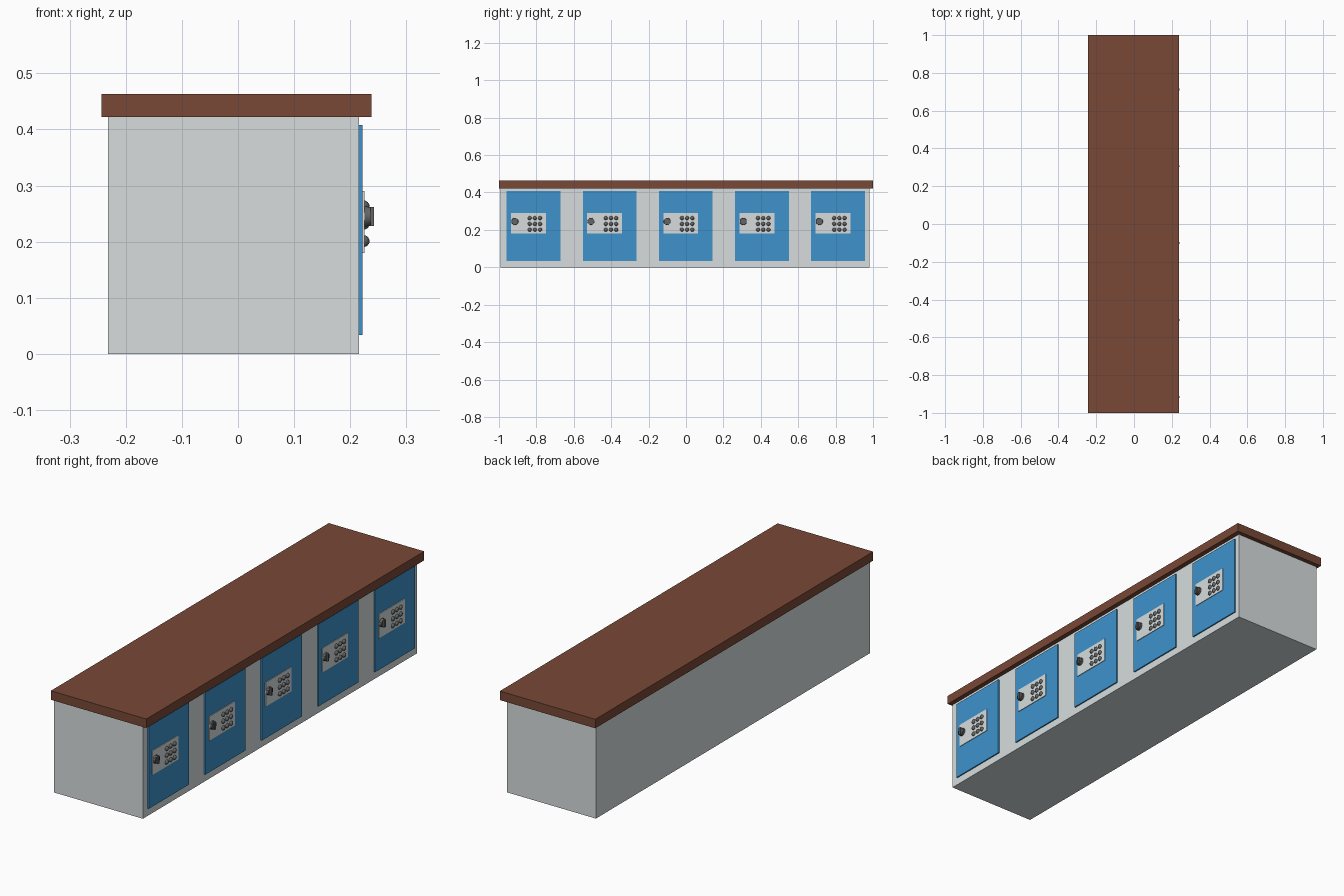
import bpy
import bmesh
from math import pi
from mathutils import Matrix

if "Cube" in bpy.data.objects:
    bpy.data.objects.remove(bpy.data.objects["Cube"])


def material(name, rgb):
    mat = bpy.data.materials.new(name)
    mat.diffuse_color = (*rgb, 1)
    mat.use_nodes = True
    mat.node_tree.nodes["Principled BSDF"].inputs["Base Color"].default_value = mat.diffuse_color
    return mat


WOOD = material("wood", (0.19, 0.065, 0.038))
BLUE = material("blue_paint", (0.047, 0.29, 0.6))
PALE = material("pale_metal", (0.68, 0.72, 0.72))
DARK = material("dark_metal", (0.13, 0.13, 0.13))


def finish(bm, name, mat, smooth=False):
    mesh = bpy.data.meshes.new(name)
    bm.to_mesh(mesh)
    bm.free()
    mesh.materials.append(mat)
    obj = bpy.data.objects.new(name, mesh)
    bpy.context.collection.objects.link(obj)
    if smooth:
        bpy.ops.object.select_all(action='DESELECT')
        obj.select_set(True)
        bpy.context.view_layer.objects.active = obj
        bpy.ops.object.shade_smooth_by_angle()
    return obj


def add_box(bm, x, y, z):
    size = [b - a for a, b in (x, y, z)]
    centre = [(a + b) / 2 for a, b in (x, y, z)]
    bmesh.ops.create_cube(bm, size=1, matrix=Matrix.Translation(centre) @ Matrix.Diagonal((*size, 1)))


def add_disc(bm, x0, x1, y, z, r0, r1):
    place = Matrix.Translation(((x0 + x1) / 2, y, z)) @ Matrix.Rotation(pi / 2, 4, 'Y')
    bmesh.ops.create_cone(bm, cap_ends=True, segments=24, radius1=r0, radius2=r1,
                          depth=x1 - x0, matrix=place)


def box(name, mat, x, y, z):
    bm = bmesh.new()
    add_box(bm, x, y, z)
    return finish(bm, name, mat)


# Cabinet and overhanging wooden seat
box("cabinet", PALE, (-0.232, 0.216), (-0.993, 0.98), (0, 0.422))
box("bench_top", WOOD, (-0.243, 0.238), (-1, 1), (0.422, 0.463))

# Five locker doors, each with a lock plate, knob and keypad
for i in range(5):
    y = -0.815 + i * 0.407
    n = i + 1
    box(f"door_{n}", BLUE, (0.214, 0.222), (y - 0.144, y + 0.144), (0.034, 0.408))
    box(f"lock_plate_{n}", PALE, (0.22, 0.225), (y - 0.12, y + 0.066), (0.18, 0.29))

    # Turning knob: collar, tapered body and raised upright grip
    bm = bmesh.new()
    ky, kz = y - 0.1, 0.245
    add_disc(bm, 0.223, 0.231, ky, kz, 0.019, 0.018)
    add_disc(bm, 0.23, 0.236, ky, kz, 0.017, 0.017)
    add_box(bm, (0.235, 0.242), (ky - 0.005, ky + 0.005), (kz - 0.017, kz + 0.017))
    finish(bm, f"knob_{n}", DARK, True)

    # Nine domed buttons
    bm = bmesh.new()
    for row in range(3):
        for col in range(3):
            centre = (0.224, y - 0.021 + col * 0.028, 0.201 + row * 0.031)
            bmesh.ops.create_uvsphere(bm, u_segments=16, v_segments=8, radius=0.0105,
                                      matrix=Matrix.Translation(centre))
    finish(bm, f"keypad_{n}", DARK, True)
